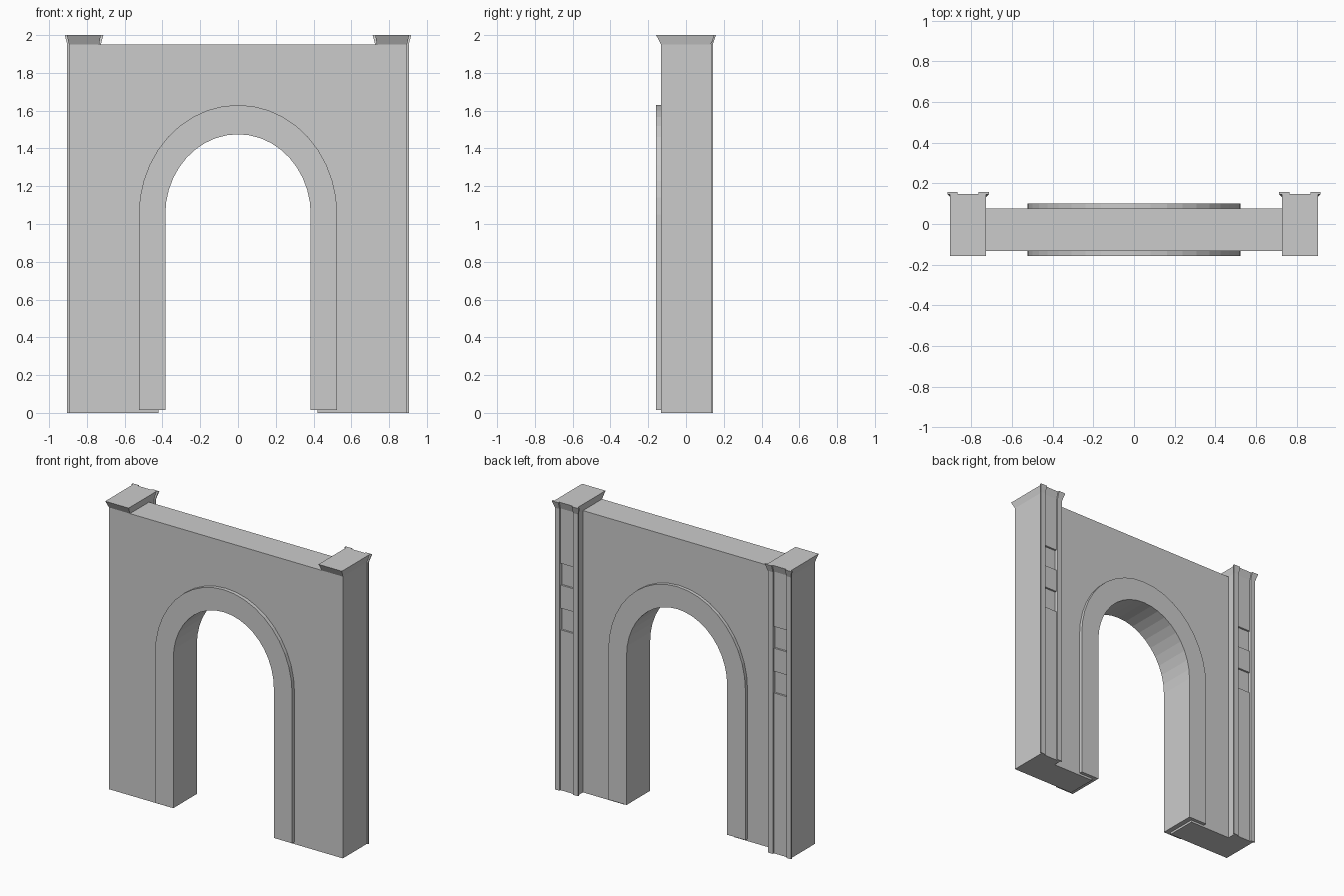
import bpy, bmesh, math

cube = bpy.data.objects.get("Cube")
if cube:
    bpy.data.objects.remove(cube)

stone = bpy.data.materials.new("grey stone")
stone.use_nodes = True
stone.diffuse_color = (0.6, 0.6, 0.6, 1)
bsdf = next(n for n in stone.node_tree.nodes if n.type == 'BSDF_PRINCIPLED')
bsdf.inputs["Base Color"].default_value = (0.6, 0.6, 0.6, 1)


def finish(name, bm):
    bmesh.ops.recalc_face_normals(bm, faces=bm.faces)
    mesh = bpy.data.meshes.new(name)
    bm.to_mesh(mesh)
    bm.free()
    mesh.materials.append(stone)
    obj = bpy.data.objects.new(name, mesh)
    bpy.context.collection.objects.link(obj)
    return obj


def loft(name, low, z0, high, z1):
    """Block between two rectangles given as (x0, x1, y0, y1)."""
    bm = bmesh.new()
    rings = []
    for (x0, x1, y0, y1), z in ((low, z0), (high, z1)):
        rings.append([bm.verts.new((x, y, z)) for x, y in
                      ((x0, y0), (x1, y0), (x1, y1), (x0, y1))])
    a, b = rings
    bm.faces.new(a)
    bm.faces.new(b)
    for i in range(4):
        j = (i + 1) % 4
        bm.faces.new((a[i], a[j], b[j], b[i]))
    return finish(name, bm)


def extrude_outline(name, outline, y0, y1):
    """Extrude a closed x-z outline from y0 to y1."""
    bm = bmesh.new()
    face = bm.faces.new([bm.verts.new((x, y0, z)) for x, z in outline])
    out = bmesh.ops.extrude_face_region(bm, geom=[face], use_keep_orig=True)
    moved = [v for v in out["geom"] if isinstance(v, bmesh.types.BMVert)]
    bmesh.ops.translate(bm, verts=moved, vec=(0, y1 - y0, 0))
    return finish(name, bm)


SPRING = 1.05


def arch(half_width, top, bottom, segments=20):
    """Outline of an arch running from the right foot to the left foot."""
    pts = [(half_width, bottom)]
    for i in range(segments + 1):
        t = math.pi * i / segments
        pts.append((half_width * math.cos(t), SPRING + (top - SPRING) * math.sin(t)))
    return pts + [(-half_width, bottom)]


FRONT, WALL_TOP, TOP = -0.132, 1.95, 2.0
IN, OUT = 0.735, 0.895          # pier sides
RIB_IN, RIB_OUT = 0.765, 0.868  # edges of the panel between the ribs

# Wall with arched opening, and the raised surround lining it
wall = [(-IN, 0), (-IN, WALL_TOP), (IN, WALL_TOP), (IN, 0)]
extrude_outline("wall", wall + arch(0.42, 1.515, 0), FRONT, 0.077)
extrude_outline("arch_surround",
                arch(0.525, 1.63, 0.015) + arch(0.385, 1.475, 0.015)[::-1],
                -0.158, 0.1)

for side, s in (("left", 1), ("right", -1)):
    def block(part, low, z0, z1, high=None):
        mirror = lambda r: (s * r[0], s * r[1], r[2], r[3])
        loft(f"{side}_{part}", mirror(low), z0, mirror(high or low), z1)

    # Pier and its flared cap
    block("pier", (IN, OUT, FRONT, 0.118), 0, WALL_TOP)
    block("cap", (IN, OUT, FRONT, 0.131), WALL_TOP, TOP, (0.727, 0.906, -0.158, 0.147))

    # Back panel, leaving two shallow recesses
    for i, (z0, z1) in enumerate(((0, 1.11), (1.26, 1.42), (1.57, WALL_TOP))):
        block(f"back_panel_{i + 1}", (RIB_IN, RIB_OUT, 0.118, 0.131), z0, z1)

    # Edge strips with ribs whose tops flare outward
    for label, a, b, top_a, top_b in (
            ("inner", IN, RIB_IN, 0.713, RIB_IN),
            ("outer", RIB_OUT, OUT, RIB_OUT, 0.917)):
        block(f"{label}_strip", (a, b, 0.118, 0.133), 0, WALL_TOP)
        ra, rb = (a - 0.009, b) if label == "inner" else (a, b + 0.009)
        rib = (ra, rb, 0.133, 0.142)
        block(f"{label}_rib", rib, 0, WALL_TOP)
        block(f"{label}_rib_top", rib, WALL_TOP, TOP, (top_a, top_b, 0.146, 0.158))
